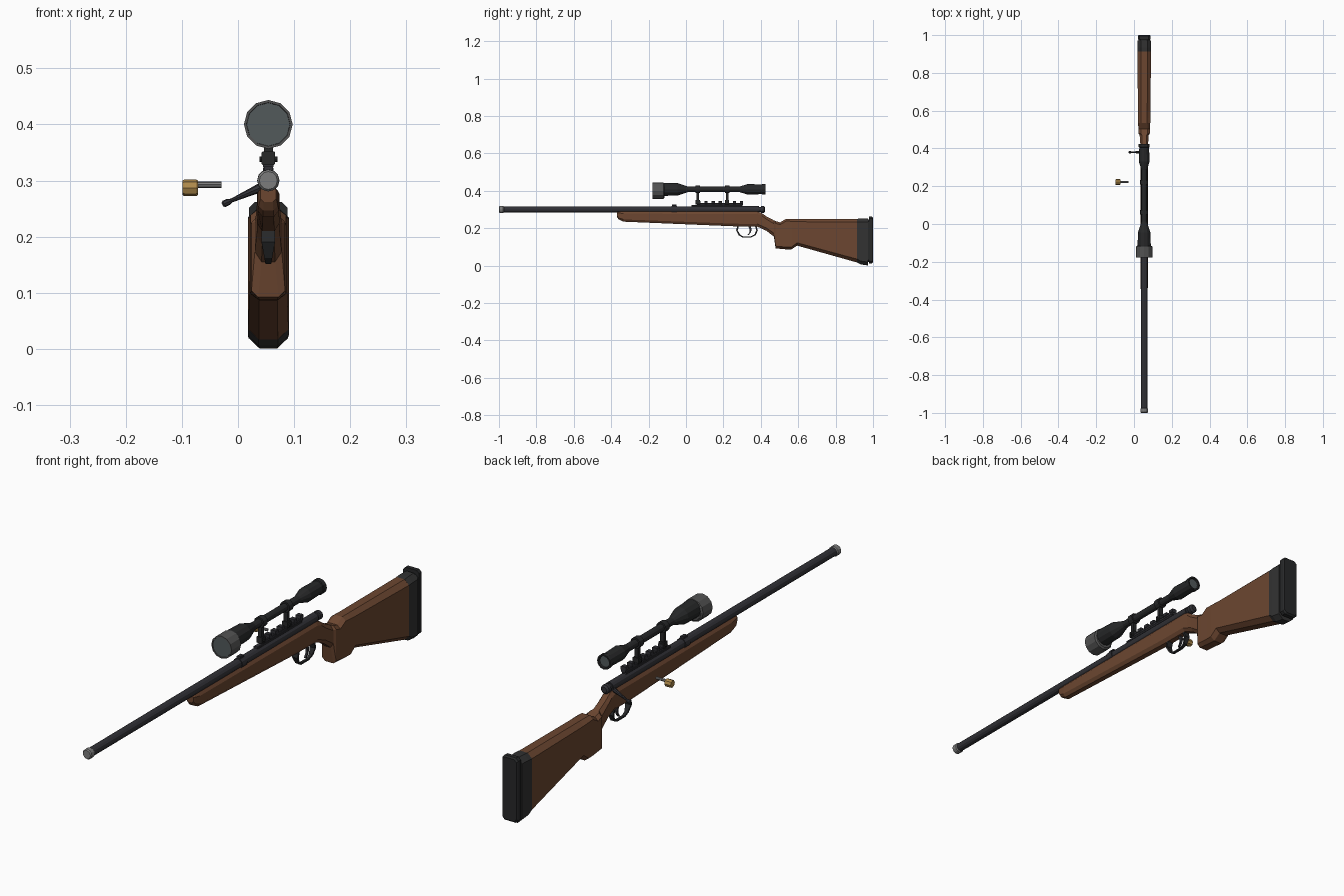
import bpy, bmesh, math
from mathutils import Vector

CX = 0.054          # rifle centre line
BZ, SZ = 0.300, 0.408   # barrel and scope heights

def mat(name, r, g, b):
    m = bpy.data.materials.new(name)
    m.diffuse_color = (r, g, b, 1)
    return m

WOOD = mat("wood", 0.15, 0.062, 0.03)
STEEL = mat("blued_steel", 0.03, 0.03, 0.036)
BLACK = mat("black", 0.02, 0.021, 0.022)
RUBBER = mat("rubber", 0.032, 0.032, 0.032)
GREY = mat("grey", 0.085, 0.085, 0.085)
GLASS = mat("glass", 0.085, 0.1, 0.105)
SILVER = mat("silver", 0.2, 0.2, 0.2)
BRASS = mat("brass", 0.42, 0.25, 0.07)

def loft(name, rings, material):
    """Skin a list of equal-length point rings and cap both ends."""
    bm = bmesh.new()
    vs = [[bm.verts.new(p) for p in ring] for ring in rings]
    n = len(rings[0])
    for a, b in zip(vs, vs[1:]):
        for i in range(n):
            j = (i + 1) % n
            bm.faces.new((a[i], a[j], b[j], b[i]))
    bm.faces.new(vs[0])
    bm.faces.new(vs[-1])
    bmesh.ops.recalc_face_normals(bm, faces=bm.faces)
    me = bpy.data.meshes.new(name)
    bm.to_mesh(me)
    bm.free()
    me.materials.append(material)
    ob = bpy.data.objects.new(name, me)
    bpy.context.collection.objects.link(ob)
    return ob

def lathe(name, origin, axis, profile, material, sides=12):
    """Turn (distance, radius) pairs around an axis."""
    q = Vector(axis).to_track_quat('Z', 'Y')
    rings = []
    for d, r in profile:
        rings.append([Vector(origin) + q @ Vector((r * math.cos(2 * math.pi * k / sides),
                      r * math.sin(2 * math.pi * k / sides), d)) for k in range(sides)])
    return loft(name, rings, material)

def turned(name, z, profile, material, sides=12):
    return lathe(name, (CX, 0, z), (0, 1, 0), profile, material, sides)

def section(y, top, bot, hw, cx, cz):
    """Chamfered rectangle across the rifle at station y."""
    half = [(hw - cx, bot), (hw, bot + cz), (hw, top - cz), (hw - cx, top)]
    pts = half + [(-x, z) for x, z in reversed(half)]
    return [(CX + x, y, z) for x, z in pts]

def block(name, y0, y1, z0, z1, hw, material, c=0.002):
    return loft(name, [section(y, z1, z0, hw, c, c) for y in (y0, y1)], material)

# Wooden stock: y, top, bottom, half width, chamfer x, chamfer z
stock = [
    (-0.370, 0.289, 0.262, 0.014, 0.006, 0.006),
    (-0.360, 0.290, 0.247, 0.017, 0.008, 0.008),
    (-0.335, 0.290, 0.235, 0.019, 0.009, 0.012),
    (0.262, 0.290, 0.210, 0.020, 0.009, 0.014),
    (0.380, 0.290, 0.209, 0.020, 0.009, 0.014),
    (0.405, 0.281, 0.198, 0.020, 0.009, 0.014),
    (0.430, 0.263, 0.186, 0.021, 0.010, 0.015),
    (0.470, 0.242, 0.155, 0.024, 0.012, 0.018),
    (0.479, 0.238, 0.092, 0.030, 0.012, 0.012),
    (0.503, 0.231, 0.090, 0.031, 0.014, 0.012),
    (0.535, 0.250, 0.087, 0.032, 0.016, 0.012),
    (0.563, 0.250, 0.086, 0.033, 0.017, 0.013),
    (0.594, 0.250, 0.107, 0.033, 0.017, 0.015),
    (0.914, 0.250, 0.017, 0.036, 0.019, 0.018),
]
loft("stock", [section(*s) for s in stock], WOOD)

# Butt pad and end plate
loft("butt_pad", [section(0.914, 0.250, 0.017, 0.0365, 0.019, 0.018),
                  section(0.935, 0.252, 0.006, 0.0365, 0.019, 0.018),
                  section(0.972, 0.252, 0.001, 0.0350, 0.019, 0.018)], RUBBER)
loft("butt_plate", [section(0.970, 0.246, 0.020, 0.030, 0.010, 0.010),
                    section(0.978, 0.246, 0.020, 0.030, 0.010, 0.010),
                    section(0.978, 0.262, 0.012, 0.034, 0.010, 0.010),
                    section(0.994, 0.262, 0.012, 0.034, 0.010, 0.010),
                    section(1.000, 0.257, 0.018, 0.030, 0.010, 0.010)], BLACK)

# Barrel, muzzle and bolt body
turned("barrel", BZ, [(-0.982, 0.0165), (0.39, 0.0175)], STEEL)
turned("muzzle", BZ, [(-1.0, 0.016), (-0.996, 0.0195), (-0.978, 0.0195), (-0.974, 0.0165)], SILVER)
turned("bolt_body", BZ, [(0.385, 0.013), (0.400, 0.013), (0.402, 0.0175),
                         (0.417, 0.0175), (0.423, 0.011)], STEEL)
turned("barrel_band", BZ, [(-0.078, 0.020), (-0.048, 0.020)], STEEL)
block("rear_sight", -0.074, -0.052, 0.312, 0.326, 0.008, STEEL)

# Bolt handle
root, tip = Vector((CX - 0.008, 0.38, 0.290)), Vector((-0.028, 0.38, 0.257))
L = (tip - root).length
lathe("bolt_handle", root, tip - root,
      [(0, 0.009), (0.02, 0.007), (L - 0.018, 0.0035), (L - 0.012, 0.006),
       (L - 0.003, 0.006), (L, 0.003)], STEEL, 8)

# Separate side knob with its rod
lathe("side_rod", (-0.074, 0.222, 0.2925), (1, 0, 0), [(0, 0.0055), (0.045, 0.0055)], SILVER, 8)
lathe("side_knob", (-0.0985, 0.222, 0.287), (1, 0, 0),
      [(0, 0.013), (0.003, 0.015), (0.024, 0.015), (0.027, 0.013)], BRASS, 8)

# Toothed scope rail
block("rail_base", 0.03, 0.30, 0.314, 0.324, 0.009, STEEL)
block("rail", 0.06, 0.305, 0.322, 0.334, 0.009, STEEL)
for i in range(7):
    y = 0.060 + i * 0.038
    block(f"rail_tooth_{i + 1}", y, y + 0.018, 0.330, 0.346, 0.011, STEEL)

# Scope mounts: post, clamp screw and ring
for name, y in (("front", 0.063), ("rear", 0.220)):
    block(name + "_mount_post", y - 0.007, y + 0.007, 0.335, 0.390, 0.008, BLACK)
    block(name + "_mount_foot", y - 0.011, y + 0.011, 0.328, 0.352, 0.012, BLACK)
    lathe(name + "_mount_screw", (CX - 0.016, y, 0.338), (1, 0, 0),
          [(0, 0.005), (0.032, 0.005)], BLACK, 8)
    turned(name + "_mount_ring", SZ, [(y - 0.012, 0.021), (y + 0.012, 0.021)], BLACK)

# Scope
turned("scope_tube", SZ,
       [(-0.125, 0.033), (-0.115, 0.035), (-0.045, 0.033), (0.012, 0.0145), (0.285, 0.0145),
        (0.330, 0.028), (0.405, 0.026), (0.407, 0.029), (0.424, 0.029), (0.424, 0.023),
        (0.416, 0.021)], BLACK)
turned("scope_objective", 0.400,
       [(-0.168, 0.038), (-0.178, 0.039), (-0.178, 0.0435), (-0.120, 0.0435), (-0.115, 0.037)], GREY)
turned("scope_front_lens", 0.400, [(-0.176, 0.0385), (-0.166, 0.0385)], GLASS)
turned("scope_eye_lens", SZ, [(0.410, 0.021), (0.418, 0.021)], GLASS)

# Trigger guard: y, z, half width
guard = [(0.276, 0.216, 0.012), (0.268, 0.190, 0.012), (0.282, 0.162, 0.007), (0.300, 0.151, 0.005),
         (0.350, 0.151, 0.005), (0.372, 0.162, 0.007), (0.384, 0.188, 0.011), (0.376, 0.216, 0.012)]
rings = []
for y, z, w in guard:
    iy, iz = y + (0.327 - y) * 0.14, z + (0.188 - z) * 0.16
    rings.append([(CX - w, y, z), (CX + w, y, z), (CX + w, iy, iz), (CX - w, iy, iz)])
loft("trigger_guard", rings, BLACK)

# Trigger
loft("trigger", [[(CX + sx * 0.004, y + sy * t, z) for sx, sy in ((-1, -1), (1, -1), (1, 1), (-1, 1))]
                 for y, z, t in ((0.338, 0.215, 0.007), (0.346, 0.193, 0.005),
                                 (0.343, 0.178, 0.004), (0.333, 0.165, 0.003))], STEEL)
